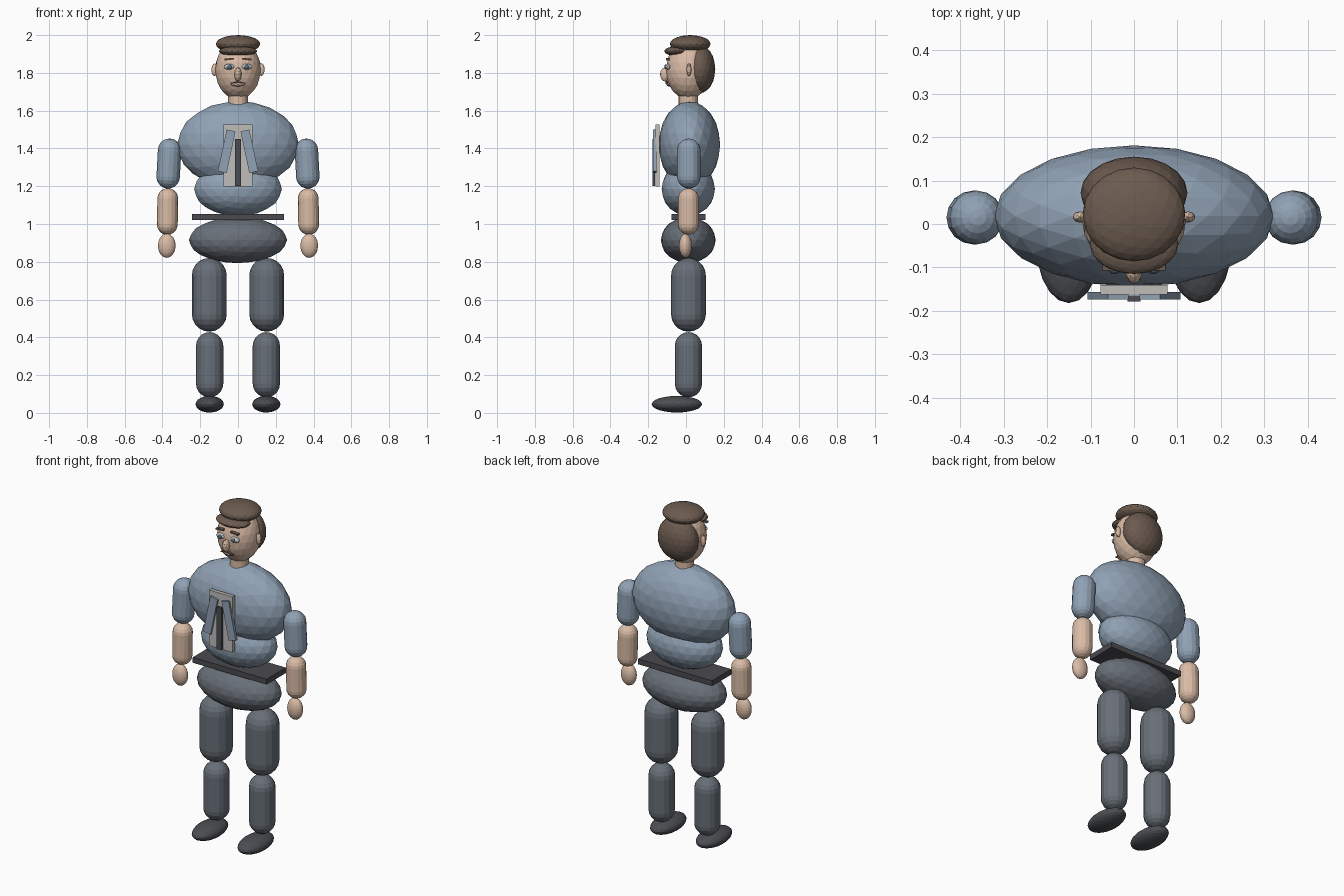
import bpy, bmesh, math
from mathutils import Matrix, Vector

if "Cube" in bpy.data.objects:
    bpy.data.objects.remove(bpy.data.objects["Cube"])


def material(name, rgb):
    m = bpy.data.materials.new(name)
    m.diffuse_color = (*rgb, 1)
    m.use_nodes = True
    m.node_tree.nodes["Principled BSDF"].inputs["Base Color"].default_value = m.diffuse_color
    return m


SKIN = material("skin", (0.70, 0.50, 0.38))
SHIRT = material("blue cloth", (0.28, 0.36, 0.46))
TROUSER = material("dark cloth", (0.14, 0.16, 0.19))
BELT = material("leather", (0.07, 0.07, 0.08))
SHOE = material("shoe", (0.07, 0.075, 0.085))
HAIR = material("hair brown", (0.15, 0.105, 0.08))
WHITE = material("eye white", (0.75, 0.76, 0.78))
IRIS = material("iris", (0.10, 0.15, 0.20))
LIP = material("lip", (0.50, 0.32, 0.30))
PANEL = material("pale cloth", (0.52, 0.51, 0.49))


def finish(name, bm, loc, mat, rot=(0, 0, 0)):
    me = bpy.data.meshes.new(name)
    bmesh.ops.recalc_face_normals(bm, faces=bm.faces)
    bm.to_mesh(me)
    bm.free()
    me.materials.append(mat)
    ob = bpy.data.objects.new(name, me)
    ob.location = loc
    ob.rotation_euler = rot
    bpy.context.collection.objects.link(ob)
    return ob


def ball(name, loc, radii, mat, sub=3, rot=(0, 0, 0)):
    bm = bmesh.new()
    bmesh.ops.create_icosphere(bm, subdivisions=sub, radius=1)
    bmesh.ops.scale(bm, vec=radii, verts=bm.verts)
    return finish(name, bm, loc, mat, rot)


def box(name, loc, size, mat, rot=(0, 0, 0)):
    bm = bmesh.new()
    bmesh.ops.create_cube(bm, size=1)
    bmesh.ops.scale(bm, vec=size, verts=bm.verts)
    return finish(name, bm, loc, mat, rot)


def capsule(name, loc, r, length, mat, rot=(0, 0, 0), sides=16, steps=5):
    bm = bmesh.new()
    half = length / 2 - r
    prof = []
    for s in (1, -1):
        for i in range(steps + 1):
            a = math.pi / 2 * (i if s < 0 else steps - i) / steps
            prof.append(Vector((r * math.cos(a), 0, s * (half + r * math.sin(a)))))
    vs = [bm.verts.new(p) for p in prof]
    es = [bm.edges.new(p) for p in zip(vs, vs[1:])]
    bmesh.ops.spin(bm, geom=vs + es, cent=(0, 0, 0), axis=(0, 0, 1),
                   angle=2 * math.pi, steps=sides)
    bmesh.ops.remove_doubles(bm, verts=bm.verts, dist=0.0005)
    return finish(name, bm, loc, mat, rot)


# Body
ball("chest", (0, 0.018, 1.42), (0.322, 0.163, 0.23), SHIRT)
ball("abdomen", (0, 0.012, 1.185), (0.232, 0.141, 0.143), SHIRT)
box("belt", (0, 0.012, 1.036), (0.485, 0.18, 0.032), BELT)
ball("hips", (0, 0.012, 0.915), (0.26, 0.145, 0.122), TROUSER)

# Jacket front
box("shirt_panel", (0, -0.151, 1.363), (0.154, 0.022, 0.33), PANEL)
box("tie", (0, -0.171, 1.325), (0.03, 0.014, 0.25), SHOE)

# Neck, head and hair
bm = bmesh.new()
bmesh.ops.create_cone(bm, cap_ends=True, segments=16, radius1=0.052, radius2=0.052, depth=0.11)
finish("neck", bm, (0, 0.012, 1.665), SKIN)
ball("head", (0, 0.012, 1.815), (0.12, 0.118, 0.155), SKIN)
ball("hair", (0, 0.072, 1.82), (0.123, 0.083, 0.128), HAIR)
ball("cap_crown", (0, 0.022, 1.953), (0.118, 0.108, 0.047), HAIR)
ball("cap_peak", (0, -0.045, 1.915), (0.102, 0.07, 0.026), HAIR)

# Face centre
ball("nose", (0, -0.11, 1.792), (0.019, 0.028, 0.038), SKIN, 2)
ball("mouth", (0, -0.09, 1.739), (0.04, 0.014, 0.011), LIP, 2)

# Paired parts
for s, side in ((-1, "left"), (1, "right")):
    box(f"{side}_lapel", (s * 0.06, -0.165, 1.385), (0.048, 0.018, 0.225), SHIRT,
        (0, -s * math.radians(12), 0))
    ball(f"{side}_ear", (s * 0.124, 0.016, 1.817), (0.017, 0.013, 0.034), SKIN, 2)
    ball(f"{side}_eye", (s * 0.045, -0.094, 1.832), (0.03, 0.016, 0.016), WHITE, 2)
    ball(f"{side}_iris", (s * 0.045, -0.107, 1.832), (0.013, 0.008, 0.013), IRIS, 2)
    box(f"{side}_brow", (s * 0.047, -0.097, 1.873), (0.05, 0.02, 0.009), HAIR,
        (0, s * math.radians(5), 0))
    box(f"{side}_moustache", (s * 0.02, -0.102, 1.749), (0.038, 0.014, 0.006), HAIR,
        (0, s * math.radians(12), 0))
    capsule(f"{side}_upper_arm", (s * 0.366, 0.015, 1.32), 0.062, 0.265, SHIRT,
            (0, -s * math.radians(3), 0))
    capsule(f"{side}_forearm", (s * 0.373, 0.013, 1.066), 0.055, 0.246, SKIN,
            (0, -s * math.radians(1), 0))
    ball(f"{side}_hand", (s * 0.377, -0.003, 0.885), (0.047, 0.034, 0.064), SKIN)
    capsule(f"{side}_thigh", (s * 0.152, 0.013, 0.625), 0.092, 0.39, TROUSER)
    capsule(f"{side}_shin", (s * 0.15, 0.013, 0.255), 0.072, 0.345, TROUSER)
    ball(f"{side}_shoe", (s * 0.15, -0.048, 0.046), (0.075, 0.134, 0.044), SHOE)
